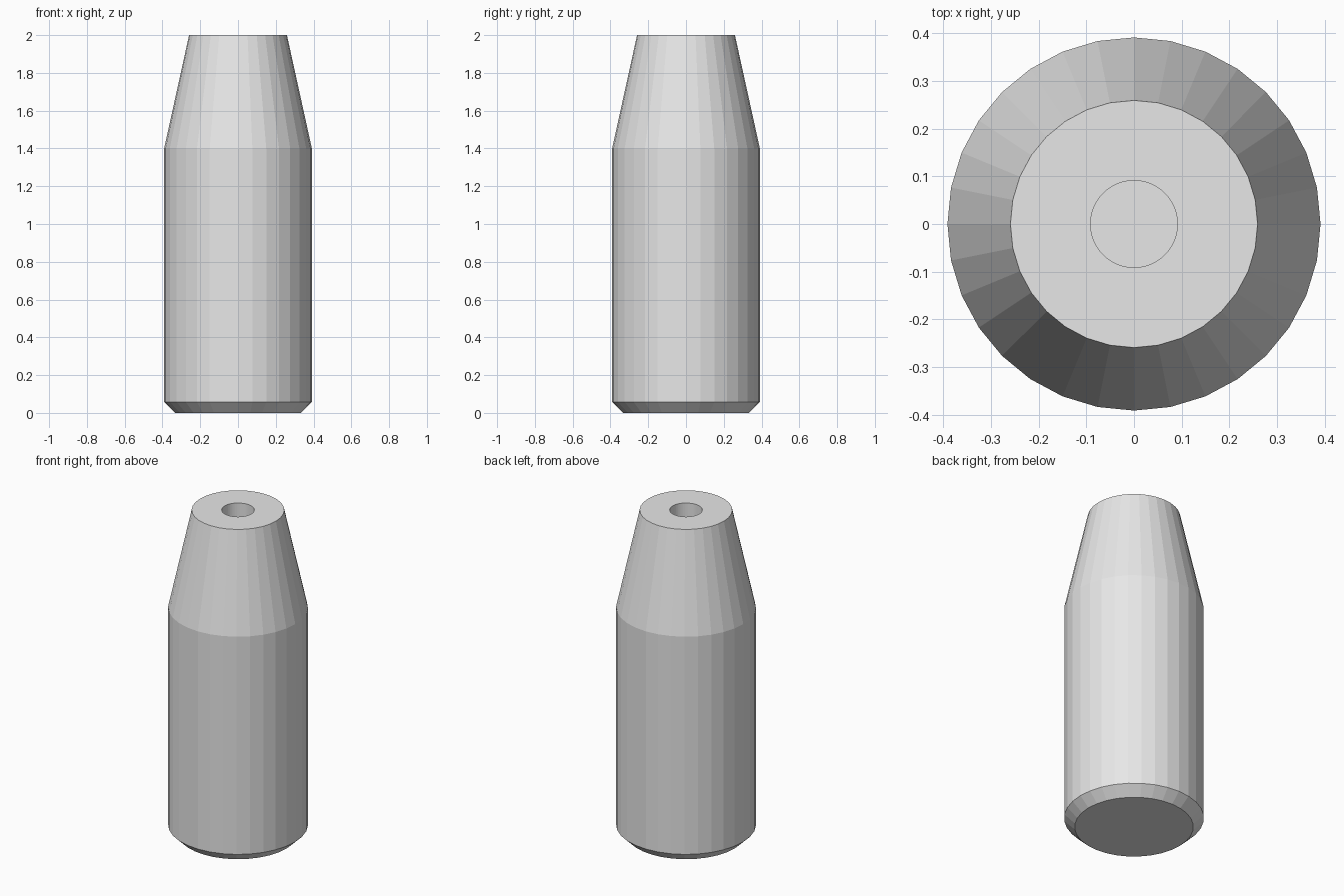
import bpy
import bmesh
from math import cos, sin, tau

cube = bpy.data.objects.get("Cube")
if cube:
    bpy.data.objects.remove(cube, do_unlink=True)

SIDES = 32
HOLE_SIDES = 64
HOLE_RADIUS = 0.091
HOLE_FLOOR = 1.4

# Plain grey material
grey = bpy.data.materials.new("light_grey")
grey.use_nodes = True
colour = (0.8, 0.8, 0.8, 1)
grey.diffuse_color = colour
grey.node_tree.nodes["Principled BSDF"].inputs["Base Color"].default_value = colour


def ring(bm, radius, z, sides):
    return [bm.verts.new((radius * cos(tau * i / sides), radius * sin(tau * i / sides), z))
            for i in range(sides)]


def turned_solid(name, profile, sides):
    """Closed solid from (radius, height) pairs, listed bottom to top."""
    bm = bmesh.new()
    rings = [ring(bm, r, z, sides) for r, z in profile]
    for low, high in zip(rings, rings[1:]):
        for i in range(sides):
            j = (i + 1) % sides
            bm.faces.new((low[i], low[j], high[j], high[i]))
    bm.faces.new(rings[0][::-1])
    bm.faces.new(rings[-1])
    mesh = bpy.data.meshes.new(name)
    bm.to_mesh(mesh)
    bm.free()
    mesh.materials.append(grey)
    obj = bpy.data.objects.new(name, mesh)
    bpy.context.collection.objects.link(obj)
    return obj


# Faceted body: chamfered foot, straight barrel, tapered nose
body = turned_solid("tapered_body",
                    [(0.332, 0), (0.391, 0.057), (0.391, 1.4), (0.259, 2)], SIDES)

# Blind hole bored down from the top
bore = turned_solid("bore_cutter", [(HOLE_RADIUS, HOLE_FLOOR), (HOLE_RADIUS, 2.1)], HOLE_SIDES)
bore.hide_render = True
cut = body.modifiers.new("bore", 'BOOLEAN')
cut.operation = 'DIFFERENCE'
cut.solver = 'EXACT'
cut.object = bore
bpy.context.view_layer.objects.active = body
body.select_set(True)
bpy.ops.object.modifier_apply(modifier=cut.name)
bpy.data.objects.remove(bore, do_unlink=True)
